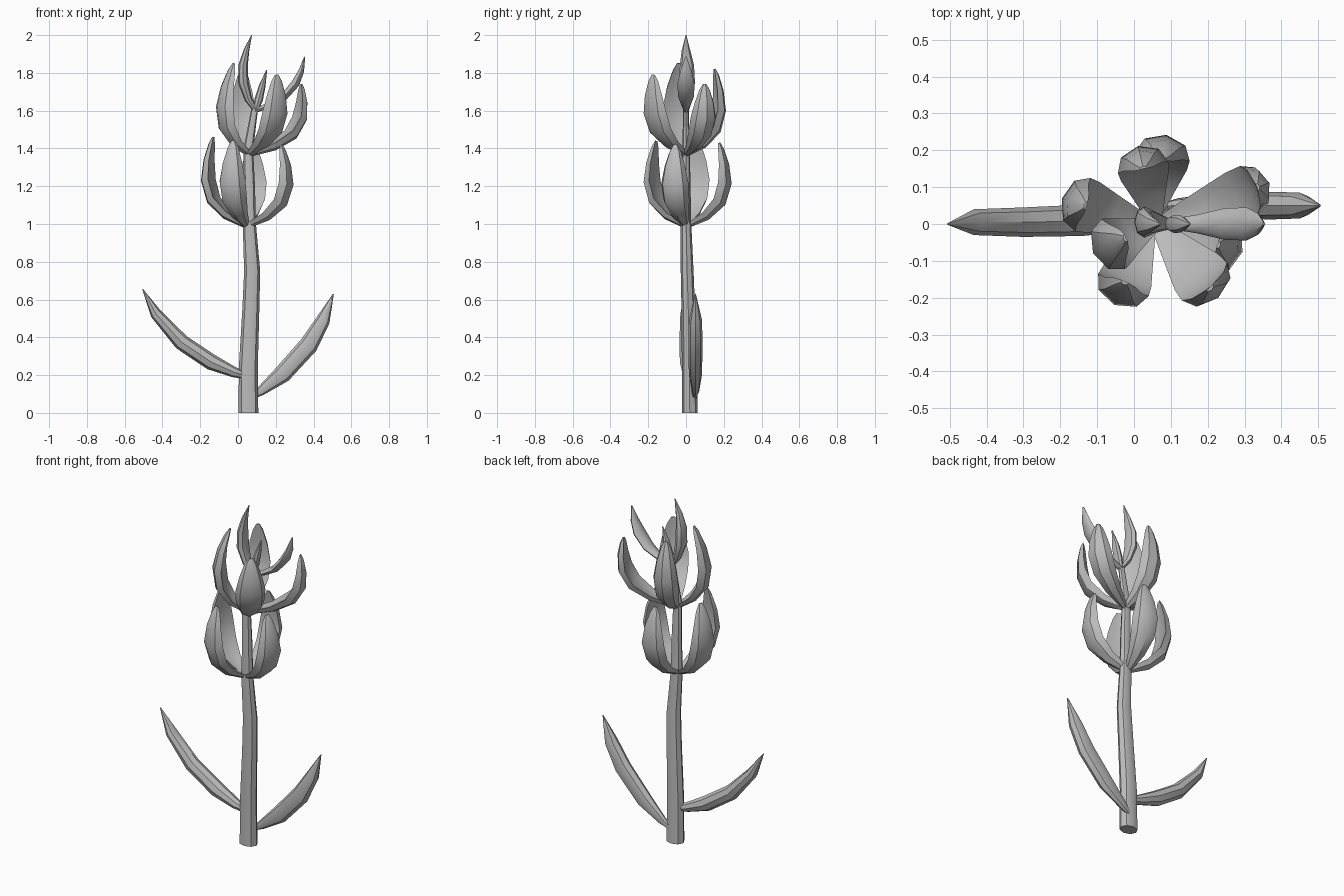
import bpy, bmesh, math
from mathutils import Vector

if "Cube" in bpy.data.objects:
    bpy.data.objects.remove(bpy.data.objects["Cube"])

grey = bpy.data.materials.new("plain grey")
grey.use_nodes = True
COLOUR = (0.5, 0.5, 0.5, 1)
grey.diffuse_color = COLOUR
grey.node_tree.nodes["Principled BSDF"].inputs["Base Color"].default_value = COLOUR

ROUND = [(math.cos(math.tau * i / 8), math.sin(math.tau * i / 8)) for i in range(8)]
# Petal section: rounded back, slightly hollow inner face
CUPPED = [(1, .5), (.55, .4), (0, .3), (-.55, .4), (-1, .5), (-.75, -.5), (0, -1), (.75, -.5)]


def loft(name, path, widths, depths, side, section):
    """Skin a section along a path; side is the width direction."""
    path = [Vector(p) for p in path]
    side = Vector(side).normalized()
    bm = bmesh.new()
    rings = []
    for i, p in enumerate(path):
        along = path[min(i + 1, len(path) - 1)] - path[max(i - 1, 0)]
        inward = side.cross(along).normalized()
        rings.append([bm.verts.new(p + side * a * widths[i] / 2 + inward * b * depths[i] / 2)
                      for a, b in section])
    n = len(section)
    for low, high in zip(rings, rings[1:]):
        for j in range(n):
            k = (j + 1) % n
            bm.faces.new((low[j], low[k], high[k], high[j]))
    bm.faces.new(rings[0][::-1])
    bm.faces.new(rings[-1])
    bmesh.ops.recalc_face_normals(bm, faces=bm.faces)
    mesh = bpy.data.meshes.new(name)
    bm.to_mesh(mesh)
    bm.free()
    mesh.materials.append(grey)
    obj = bpy.data.objects.new(name, mesh)
    bpy.context.collection.objects.link(obj)
    bpy.ops.object.select_all(action='DESELECT')
    obj.select_set(True)
    bpy.context.view_layer.objects.active = obj
    bpy.ops.object.shade_smooth_by_angle(angle=math.radians(40))


def petal(name, base, angle, reach, height, lean, width):
    """Petal that swings out from the stem, rises and leans in (or out) at the tip."""
    out = Vector((math.cos(math.radians(angle)), math.sin(math.radians(angle)), 0))
    curve = [(0, 0), (.5, .13), (.85, .3), (1, .52), (1, .74), (.95, .92), (.92, 1)]
    path = [Vector(base) + out * (reach * d - lean * h * h) + Vector((0, 0, height * h))
            for d, h in curve]
    widths = [width * w for w in (.2, .65, .95, 1, .75, .42, .15)]
    loft(name, path, widths, (.03, .06, .08, .08, .06, .035, .012),
         (out.y, -out.x, 0), CUPPED)


# Stem
stem_size = (.105, .1, .09, .085, .07, .06, .05, .035)
loft("stem", [(.055, .02, 0), (.055, .018, .25), (.068, .012, .55), (.075, .006, .75),
              (.06, 0, 1), (.06, 0, 1.2), (.055, 0, 1.4), (.09, 0, 1.62)],
     [s * .8 for s in stem_size], stem_size, (0, 1, 0), ROUND)

# Long leaves near the ground
loft("left_leaf", [(.07, .045, .08), (.12, .05, .115), (.235, .05, .205), (.375, .05, .36),
                   (.45, .05, .49), (.505, .05, .63)],
     (.02, .04, .07, .075, .07, .005), (.02, .05, .095, .1, .075, .005), (0, 1, 0), ROUND)
loft("right_leaf", [(.03, .01, .2), (-.02, .01, .215), (-.14, .01, .268), (-.3, .005, .375),
                    (-.435, .005, .525), (-.505, 0, .655)],
     (.04, .06, .085, .08, .07, .005), (.04, .055, .085, .085, .06, .005), (0, 1, 0), ROUND)

# Lower ring of petals
for label, angle, reach, height in (("left", -17, .225, .43), ("right", 164, .215, .47),
                                    ("front", -114, .205, .45), ("back", 80, .21, .44)):
    petal("lower_petal_" + label, (.045, 0, .99), angle, reach, height, -.0 + .015, .15)

# Upper ring of petals
for label, angle, reach, height, lean, width in (
        ("left", 20, .275, .37, -.04, .14), ("right", 205, .165, .48, .06, .15),
        ("front", -50, .215, .42, -.03, .16), ("back", 103, .18, .45, .01, .14)):
    petal("upper_petal_" + label, (.06, 0, 1.37), angle, reach, height, lean, width)

# Young shoots at the top
loft("tall_shoot", [(.095, 0, 1.6), (.055, .005, 1.66), (.028, .005, 1.75), (.027, .005, 1.84),
                    (.045, 0, 1.92), (.072, 0, 2)],
     (.03, .06, .085, .075, .045, .004), (.025, .04, .055, .05, .03, .004), (0, 1, 0), ROUND)
loft("short_shoot", [(.09, 0, 1.59), (.11, 0, 1.66), (.128, 0, 1.73), (.152, 0, 1.815)],
     (.025, .05, .045, .005), (.025, .045, .035, .005), (0, 1, 0), ROUND)
loft("side_shoot", [(.09, 0, 1.6), (.17, 0, 1.63), (.245, 0, 1.675), (.305, 0, 1.745),
                    (.335, 0, 1.81), (.353, 0, 1.885)],
     (.025, .05, .085, .09, .06, .006), (.025, .03, .04, .045, .03, .006), (0, 1, 0), ROUND)
